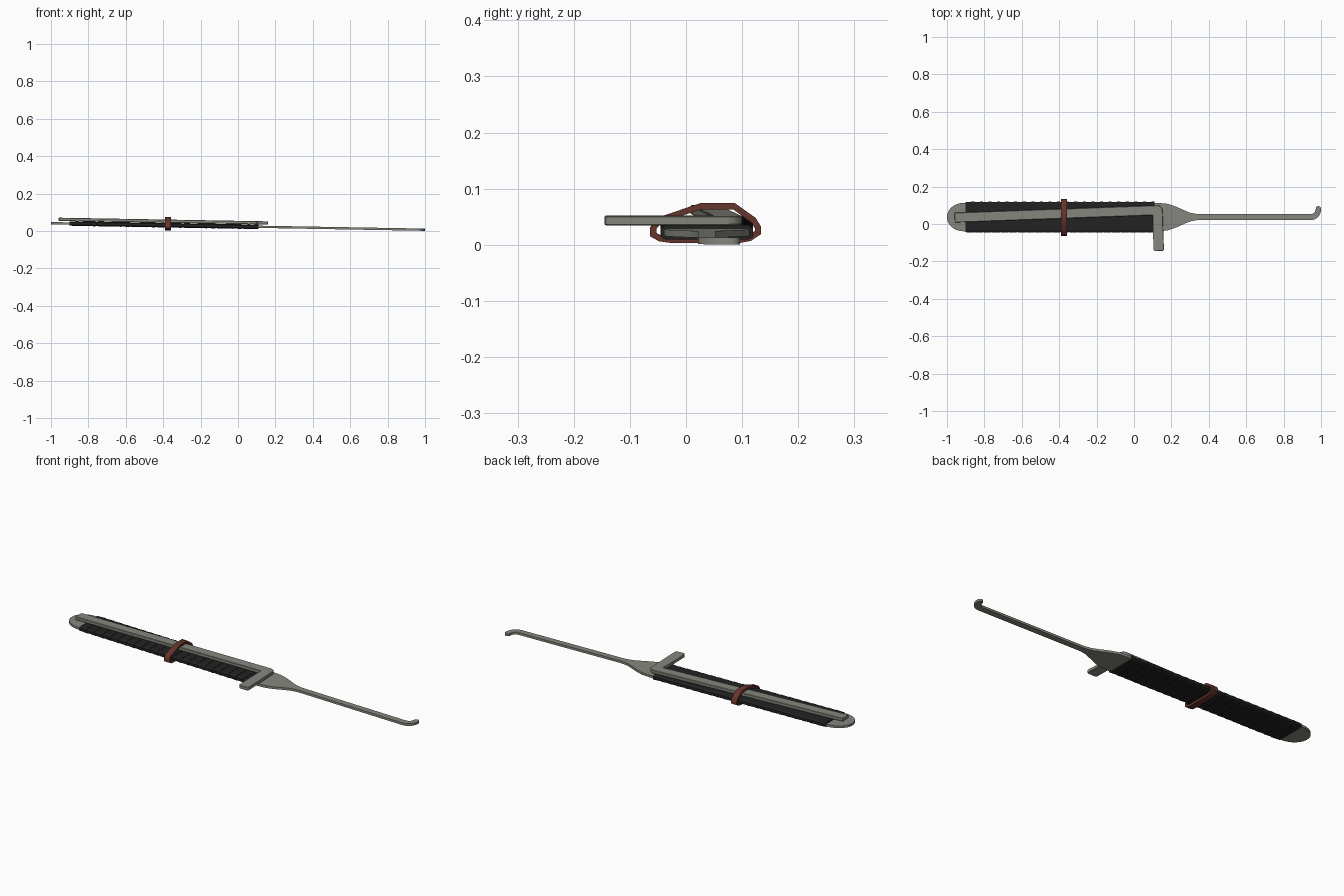
import bpy, bmesh, math
from mathutils import Matrix

if "Cube" in bpy.data.objects:
    bpy.data.objects.remove(bpy.data.objects["Cube"])

TILT = math.atan(0.0175)      # everything leans slightly down toward +x
LIFT = 0.024
CY = 0.037                    # centre line of the pick


def material(name, rgb):
    m = bpy.data.materials.new(name)
    m.diffuse_color = (*rgb, 1)
    m.use_nodes = True
    m.node_tree.nodes["Principled BSDF"].inputs["Base Color"].default_value = m.diffuse_color
    return m


steel = material("grey steel", (0.24, 0.24, 0.21))
black = material("black tape", (0.016, 0.016, 0.016))
rubber = material("red brown rubber", (0.13, 0.035, 0.025))


def finish(bm, name, mat, matrix, angle=35):
    bmesh.ops.recalc_face_normals(bm, faces=bm.faces)
    bm.transform(matrix)
    me = bpy.data.meshes.new(name)
    bm.to_mesh(me)
    bm.free()
    me.materials.append(mat)
    ob = bpy.data.objects.new(name, me)
    bpy.context.collection.objects.link(ob)
    bpy.context.view_layer.objects.active = ob
    ob.select_set(True)
    bpy.ops.object.shade_smooth_by_angle(angle=math.radians(angle))
    ob.select_set(False)
    return ob


def plate(name, pts, z0, z1, mat, matrix):
    """Flat outline extruded from z0 to z1."""
    bm = bmesh.new()
    f = bm.faces.new([bm.verts.new((x, y, z0)) for x, y in pts])
    r = bmesh.ops.extrude_face_region(bm, geom=[f])
    for v in r["geom"]:
        if isinstance(v, bmesh.types.BMVert):
            v.co.z = z1
    return finish(bm, name, mat, matrix)


def arc(cx, cy, rx, ry, a0, a1, n=8):
    return [(cx + rx * math.cos(math.radians(a0 + (a1 - a0) * i / n)),
             cy + ry * math.sin(math.radians(a0 + (a1 - a0) * i / n)))
            for i in range(n + 1)]


tilt = Matrix.Translation((0, 0, LIFT)) @ Matrix.Rotation(TILT, 4, 'Y')

# Pick: rounded handle, tapered neck, thin shaft and upturned hook
neck = [(0.13, 0.076), (0.18, 0.071), (0.22, 0.058), (0.26, 0.040),
        (0.30, 0.023), (0.34, 0.016)]
outline = [(x, CY - w) for x, w in neck]
outline += arc(0.945, 0.076, 0.055, 0.055, -90, 0)      # hook outside
outline += arc(0.986, 0.083, 0.014, 0.013, 0, 180, 6)   # hook tip
outline += arc(0.945, 0.080, 0.027, 0.027, 0, -90)      # hook inside
outline += [(x, CY + w) for x, w in reversed(neck)]
outline += arc(-0.91, CY, 0.09, 0.076, 90, 270, 20)     # handle end
plate("pick", outline, -0.006, 0.006, steel, tilt)

# Tape: overlapping wraps around the handle, each one flaring a little
bm = bmesh.new()
section = [(-0.081, -0.006), (-0.072, -0.0115), (0.072, -0.0115), (0.081, -0.006),
           (0.081, 0.006), (0.072, 0.0115), (-0.072, 0.0115), (-0.081, 0.006)]
wraps, x0, x1 = 22, -0.90, 0.11
rings = []
for i in range(wraps):
    for t, grow in ((0, 0.0), (1, 0.0015)):
        x = x0 + (x1 - x0) * (i + t) / wraps
        rings.append([bm.verts.new((x, CY + y + math.copysign(grow, y),
                                    z + math.copysign(grow, z))) for y, z in section])
for a, b in zip(rings, rings[1:]):
    for k in range(8):
        bm.faces.new((a[k], a[(k + 1) % 8], b[(k + 1) % 8], b[k]))
bm.faces.new(rings[0])
bm.faces.new(rings[-1])
finish(bm, "tape_grip", black, tilt, 25)

# Tension wrench: L-shaped bar lying on the tape, turned slightly
bar = [(-1.085, -0.026), (-0.028, -0.026), (-0.028, -0.209)]
bar += arc(-0.018, -0.209, 0.010, 0.010, 180, 270, 4)
bar += arc(0.017, -0.209, 0.010, 0.010, 270, 360, 4)
bar += arc(-0.003, -0.004, 0.030, 0.030, 0, 90, 6)
bar += [(-1.085, 0.026)]
turn = Matrix.Translation((0.125, 0.074, 0)) @ Matrix.Rotation(math.radians(2.1), 4, 'Z')
wrench = plate("tension_wrench", bar, 0.0132, 0.0300, steel, tilt @ turn)
bev = wrench.modifiers.new("soft_edges", 'BEVEL')
bev.width, bev.segments, bev.limit_method = 0.002, 1, 'ANGLE'

# Rubber band: stretched loop around the handle and wrench
loop = [(0.025, 0.074), (0.0875, 0.074), (0.124, 0.048), (0.134, 0.032),
        (0.134, 0.019), (0.116, 0.007), (0.095, 0.003), (-0.025, 0.003),
        (-0.048, 0.006), (-0.064, 0.015), (-0.064, 0.031), (-0.052, 0.048)]
n, thick = len(loop), 0.011
inner = []
for k in range(n):
    (ax, ay), (bx, by), (cx, cy) = loop[k - 1], loop[k], loop[(k + 1) % n]
    ux, uy, vx, vy = bx - ax, by - ay, cx - bx, cy - by
    lu, lv = math.hypot(ux, uy), math.hypot(vx, vy)
    nx, ny = uy / lu + vy / lv, -ux / lu - vx / lv      # inward for clockwise loop
    s = 2 * thick / (nx * nx + ny * ny)
    inner.append((bx + nx * s, by + ny * s))
bm = bmesh.new()
rows = [[bm.verts.new((x, y, z)) for y, z in ring]
        for x, ring in ((-0.389, loop), (-0.357, loop), (-0.357, inner), (-0.389, inner))]
for r in range(4):
    a, b = rows[r], rows[(r + 1) % 4]
    for k in range(n):
        bm.faces.new((a[k], a[(k + 1) % n], b[(k + 1) % n], b[k]))
finish(bm, "rubber_band", rubber, Matrix.Identity(4), 45)
